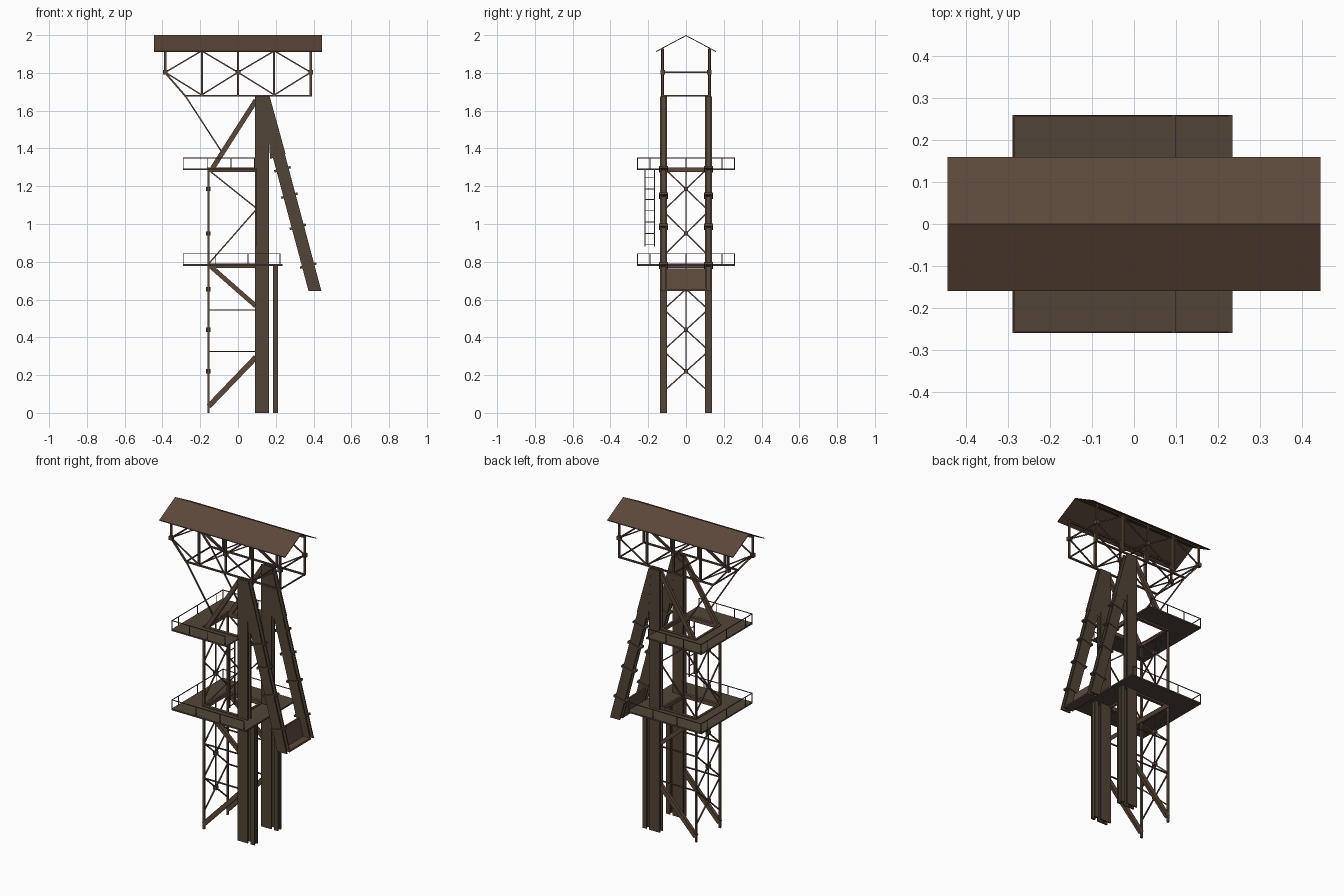
import bpy, bmesh
from mathutils import Vector, Matrix

if "Cube" in bpy.data.objects:
    bpy.data.objects.remove(bpy.data.objects["Cube"])


def material(name, rgb):
    m = bpy.data.materials.new(name)
    m.diffuse_color = (*rgb, 1)
    m.use_nodes = True
    m.node_tree.nodes["Principled BSDF"].inputs["Base Color"].default_value = m.diffuse_color
    return m


RUST = material("rust brown", (0.105, 0.064, 0.042))
STEEL = material("olive brown steel", (0.083, 0.060, 0.039))


class Part:
    """Collects simple solids into one named object."""

    def __init__(self, name, mat):
        self.name, self.mat, self.bm = name, mat, bmesh.new()

    def box(self, x0, x1, y0, y1, z0, z1):
        m = Matrix.Translation(((x0 + x1) / 2, (y0 + y1) / 2, (z0 + z1) / 2))
        m = m @ Matrix.Diagonal((x1 - x0, y1 - y0, z1 - z0, 1))
        bmesh.ops.create_cube(self.bm, size=1, matrix=m)

    def cube(self, x, y, z, s):
        self.box(x - s / 2, x + s / 2, y - s / 2, y + s / 2, z - s / 2, z + s / 2)

    def bar(self, p, q, w, h=None):
        # w is the width sideways, h the width in the plane of the frame
        p, q, h = Vector(p), Vector(q), h or w
        d = (q - p).normalized()
        side = Vector((1, 0, 0)) if abs(d.x) < 1e-4 else Vector((0, 1, 0))
        up = d.cross(side).normalized()
        side = up.cross(d)
        rot = Matrix((side, up, d)).transposed().to_4x4()
        m = Matrix.Translation((p + q) / 2) @ rot @ Matrix.Diagonal((w, h, (q - p).length, 1))
        bmesh.ops.create_cube(self.bm, size=1, matrix=m)

    def prism(self, poly, y0, y1):
        # xz outline extruded along y
        vs = [self.bm.verts.new((x, y0, z)) for x, z in poly]
        f = self.bm.faces.new(vs)
        r = bmesh.ops.extrude_face_region(self.bm, geom=[f])
        for v in r["geom"]:
            if isinstance(v, bmesh.types.BMVert):
                v.co.y = y1

    def ibeam(self, bot, top, w, y, depth=0.037, t=0.008):
        # bot/top are (x, z) centres; flanges face front and back
        def quad(k):
            return [(bot[0] - k, bot[1]), (bot[0] + k, bot[1]),
                    (top[0] + k, top[1]), (top[0] - k, top[1])]
        h = depth / 2
        self.prism(quad(w / 2), y - h, y - h + t)
        self.prism(quad(w / 2), y + h - t, y + h)
        self.prism(quad(0.006), y - h + t, y + h - t)

    def done(self):
        bmesh.ops.recalc_face_normals(self.bm, faces=self.bm.faces)
        me = bpy.data.meshes.new(self.name)
        self.bm.to_mesh(me)
        self.bm.free()
        me.materials.append(self.mat)
        bpy.context.collection.objects.link(bpy.data.objects.new(self.name, me))


SIDES = (-0.119, 0.119)

# Gabled sheet roof
p = Part("roof", RUST)
t = 0.005
sec = [(-0.16, 1.915), (0, 2.0), (0.16, 1.915), (0.16, 1.915 - t), (0, 2.0 - t), (-0.16, 1.915 - t)]
ends = [[p.bm.verts.new((x, y, z)) for y, z in sec] for x in (-0.445, 0.445)]
for i in range(6):
    j = (i + 1) % 6
    p.bm.faces.new((ends[0][i], ends[0][j], ends[1][j], ends[1][i]))
for e in ends:
    p.bm.faces.new((e[0], e[1], e[4], e[5]))
    p.bm.faces.new((e[1], e[2], e[3], e[4]))
p.done()

# Trussed frame under the roof
p = Part("roof_truss", RUST)
for y in (-0.124, 0.124):
    for x in (-0.385, -0.19, 0, 0.19, 0.385):
        w = 0.017 if abs(x) == 0.19 else 0.010
        p.bar((x, y, 1.80 if x < -0.3 else 1.675), (x, y, 1.93), 0.011, w)
    p.bar((-0.285, y, 1.679), (0.39, y, 1.679), 0.011, 0.009)
    p.bar((-0.385, y, 1.80), (-0.28, y, 1.679), 0.011, 0.009)
    p.bar((-0.39, y, 1.918), (0.39, y, 1.918), 0.009)
    for x in (-0.385, 0, 0.385):
        p.cube(x, y, 1.803, 0.024)
        for dx in (-0.19, 0.19):
            if abs(x + dx) < 0.3:
                for z in (1.915, 1.685):
                    if x < -0.1 and z < 1.7:
                        continue
                    p.bar((x, y, 1.803), (x + dx, y, z), 0.007)
    p.bar((-0.385, y, 1.803), (-0.195, y, 1.685), 0.007)
    p.bar((-0.28, y, 1.68), (-0.085, y, 1.38), 0.007)
for x in (-0.385, 0, 0.385):
    p.bar((x, -0.124, 1.803), (x, 0.124, 1.803), 0.007)
for x in (-0.28, -0.19, 0, 0.19, 0.385):
    p.bar((x, -0.124, 1.679), (x, 0.124, 1.679), 0.007)
p.done()

# Main columns and short columns
p = Part("main_columns", STEEL)
for y in SIDES:
    p.ibeam((0.128, 0), (0.128, 1.675), 0.074, y)
p.done()
p = Part("short_columns", STEEL)
for y in SIDES:
    p.ibeam((0.198, 0), (0.198, 0.78), 0.027, y)
p.done()

# Sloping legs with gussets at the top
p = Part("sloping_legs", STEEL)
for y in SIDES:
    p.ibeam((0.4075, 0.645), (0.1325, 1.675), 0.068, y)
    for s in (-0.019, 0.015):
        p.prism([(0.15, 1.675), (0.168, 1.675), (0.252, 1.37), (0.17, 1.345)], y + s, y + s + 0.004)
p.done()

# Collars clamped across the sloping legs
p = Part("leg_collars", STEEL)
for y in SIDES:
    for z in (1.29, 1.15, 0.985, 0.78):
        x = 0.1325 + (1.675 - z) * 0.267
        p.bar((x - 0.043, y, z - 0.0115), (x + 0.043, y, z + 0.0115), 0.046, 0.013)
p.done()

# Cross beam joining the leg feet
p = Part("foot_beam", RUST)
p.prism([(0.385, 0.645), (0.395, 0.645), (0.363, 0.765), (0.353, 0.765)], -0.105, 0.105)
p.prism([(0.375, 0.645), (0.44, 0.645), (0.438, 0.655), (0.373, 0.655)], -0.105, 0.105)
p.done()

# Rear posts with cross bracing
p = Part("rear_posts", RUST)
for y in SIDES:
    p.bar((-0.157, y, 0), (-0.157, y, 1.295), 0.011)
p.done()
p = Part("rear_bracing", RUST)
for z, h in ((0.22, 0.105), (0.44, 0.107), (0.655, 0.107), (0.95, 0.115), (1.185, 0.112)):
    p.cube(-0.157, 0, z, 0.023)
    for s in (-1, 1):
        p.bar((-0.157, -0.117, z - s * h), (-0.157, 0.117, z + s * h), 0.007)
p.bar((-0.157, 0, 0.22), (-0.157, 0, 0.77), 0.005)
p.bar((-0.157, 0, 0.95), (-0.157, 0, 1.285), 0.005)
p.done()

# Side struts and diagonals
p = Part("side_struts", RUST)
for y in SIDES:
    for a, b, w in (((-0.155, 0.035), (0.095, 0.295), 0.028), ((-0.15, 0.78), (0.095, 0.565), 0.024),
                    ((-0.135, 1.295), (0.095, 1.655), 0.026), ((-0.155, 1.285), (0.095, 1.085), 0.007),
                    ((0.095, 1.075), (-0.155, 0.79), 0.007), ((-0.155, 0.545), (0.095, 0.545), 0.007),
                    ((-0.155, 0.325), (0.095, 0.325), 0.007)):
        p.bar((a[0], y, a[1]), (b[0], y, b[1]), min(w, 0.02), w)
p.done()

# Platforms: deck around an opening, edge beams and thin railings
for name, z, x1 in (("lower", 0.783, 0.235), ("upper", 1.29, 0.10)):
    x0, Y = -0.29, 0.26
    p = Part(name + "_deck", STEEL)
    p.box(x0, -0.155, -Y, Y, z - 0.005, z + 0.004)
    for a, b in ((-Y, -0.115), (0.115, Y)):
        p.box(-0.155, x1, a, b, z - 0.005, z + 0.004)
    if x1 > 0.2:
        p.box(0.10, x1, -0.115, 0.115, z - 0.005, z + 0.004)
    p.done()
    p = Part(name + "_beams", RUST)
    for y in SIDES:
        p.box(-0.162, 0.10, y - 0.01, y + 0.01, z - 0.016, z + 0.009)
    for x in (-0.155, 0.093):
        p.box(x - 0.007, x + 0.007, -0.11, 0.11, z - 0.016, z + 0.009)
    p.done()
    p = Part(name + "_railing", RUST)
    top, e = z + 0.06, 0.003
    xr = x1 - 0.01
    for y in (-Y + e, Y - e):
        p.bar((x0, y, top), (xr, y, top), 0.004)
        for i in range(4):
            x = x0 + e + (xr - x0 - 2 * e) * i / 3
            p.bar((x, y, z), (x, y, top), 0.004)
    p.bar((x0 + e, -Y, top), (x0 + e, Y, top), 0.004)
    for y in (-0.19, 0, 0.19):
        p.bar((x0 + e, y, z), (x0 + e, y, top), 0.004)
    p.done()

# Ladder between the platforms
p = Part("ladder", RUST)
for y in (-0.217, -0.167):
    p.bar((0.094, y, 0.88), (0.094, y, 1.29), 0.006)
for z in (0.89, 0.95, 1.01, 1.07, 1.13, 1.185, 1.245):
    p.bar((0.094, -0.217, z), (0.094, -0.167, z), 0.004)
p.done()
